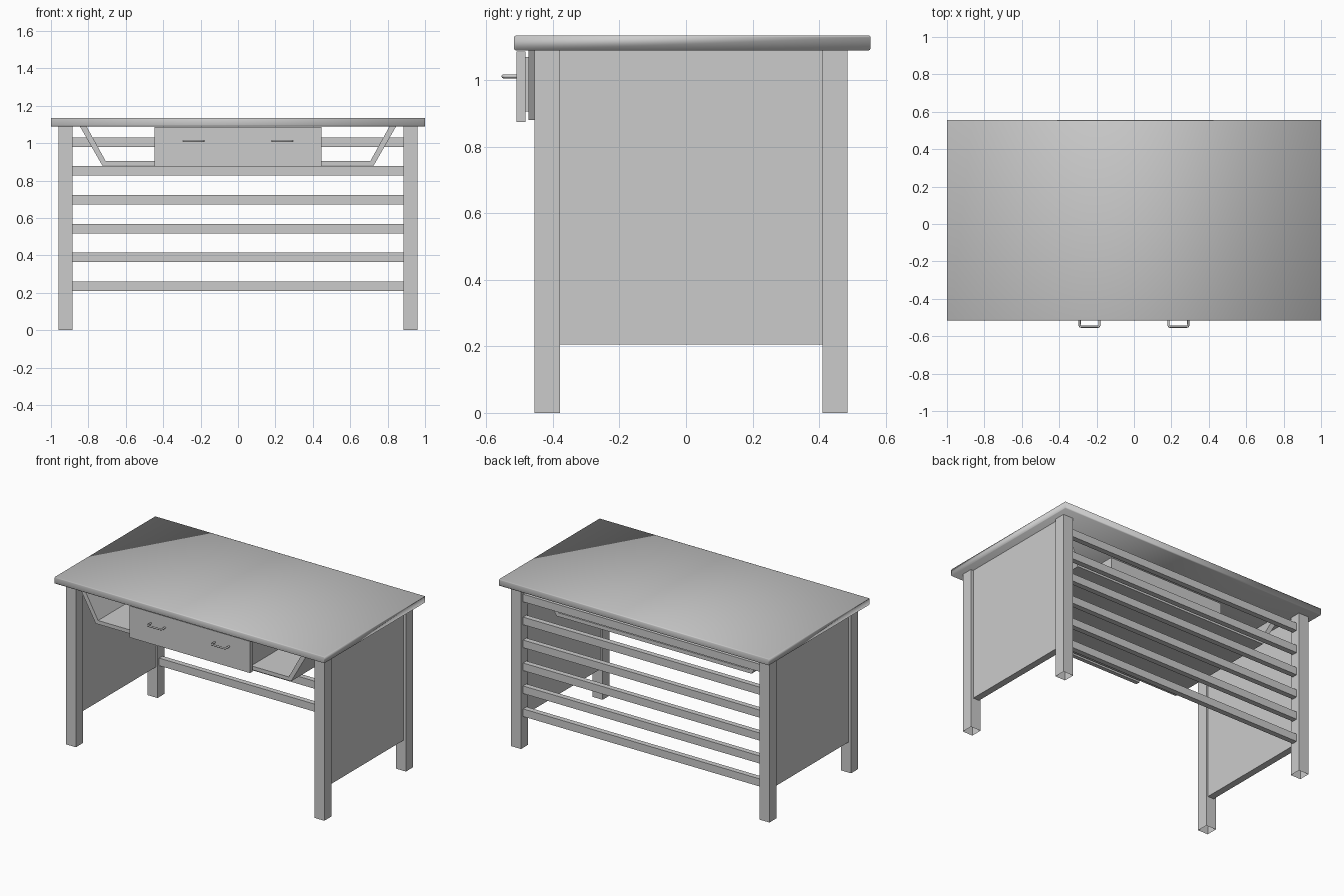
import bpy
import bmesh
from mathutils import Vector

cube = bpy.data.objects.get("Cube")
if cube:
    bpy.data.objects.remove(cube, do_unlink=True)

grey = bpy.data.materials.new("light_grey")
grey.use_nodes = True
grey.diffuse_color = (0.6, 0.6, 0.6, 1)
grey.node_tree.nodes["Principled BSDF"].inputs["Base Color"].default_value = (0.6, 0.6, 0.6, 1)


def finish(name, bm):
    bmesh.ops.recalc_face_normals(bm, faces=bm.faces)
    mesh = bpy.data.meshes.new(name)
    bm.to_mesh(mesh)
    bm.free()
    mesh.materials.append(grey)
    obj = bpy.data.objects.new(name, mesh)
    bpy.context.collection.objects.link(obj)
    return obj


def add_box(bm, xs, ys, zs):
    verts = bmesh.ops.create_cube(bm, size=1)["verts"]
    for v in verts:
        v.co = Vector([lo + (c + 0.5) * (hi - lo) for c, (lo, hi) in zip(v.co, (xs, ys, zs))])


def boxes(name, *parts):
    bm = bmesh.new()
    for part in parts:
        add_box(bm, *part)
    return finish(name, bm)


def prism(name, profile, y0, y1):
    """Extrude an outline in the xz plane along y."""
    bm = bmesh.new()
    face = bm.faces.new([bm.verts.new((x, y0, z)) for x, z in profile])
    new = bmesh.ops.extrude_face_region(bm, geom=[face])["geom"]
    bmesh.ops.translate(bm, vec=(0, y1 - y0, 0),
                        verts=[g for g in new if isinstance(g, bmesh.types.BMVert)])
    return finish(name, bm)


UNDER = 1.09

# Table top: long edges rounded, smooth all over
bm = bmesh.new()
add_box(bm, (-1, 1), (-0.517, 0.555), (UNDER, 1.135))
long_edges = [e for e in bm.edges if abs(e.verts[0].co.x - e.verts[1].co.x) > 1]
bmesh.ops.bevel(bm, geom=long_edges, offset=0.006, segments=2, profile=0.5, affect="EDGES")
top = finish("table_top", bm)
top.data.polygons.foreach_set("use_smooth", [True] * len(top.data.polygons))

# Legs (open at the foot) and side panels
for side, s in (("left", 1), ("right", -1)):
    for end, y in (("front", -0.455), ("back", 0.41)):
        leg = boxes(f"{end}_{side}_leg", (sorted((s * 0.885, s * 0.96)), (y, y + 0.076), (0, UNDER)))
        bm = bmesh.new()
        bm.from_mesh(leg.data)
        feet = [f for f in bm.faces if f.calc_center_median().z < 0.01]
        bmesh.ops.delete(bm, geom=feet, context="FACES_ONLY")
        bm.to_mesh(leg.data)
        bm.free()
    boxes(f"{side}_panel", (sorted((s * 0.897, s * 0.942)), (-0.379, 0.41), (0.205, UNDER)))

# Back slats
for i in range(6):
    z = 0.21 + i * 0.154
    boxes(f"back_slat_{i + 1}", ((-0.885, 0.885), (0.428, 0.464), (z, z + 0.051)))

# Hanging shelf with sloping sides, open at front and back
outer = [(-0.845, UNDER), (-0.725, 0.88), (0.725, 0.88), (0.845, UNDER)]
inner = [(0.81, UNDER), (0.708, 0.905), (-0.708, 0.905), (-0.81, UNDER)]
prism("hanging_shelf", outer + inner, -0.473, 0.34)

# Drawer box and its front
boxes("drawer_box",
      ((-0.43, 0.43), (-0.483, 0.3), (0.906, 0.92)),
      ((-0.43, -0.41), (-0.483, 0.3), (0.92, 1.07)),
      ((0.41, 0.43), (-0.483, 0.3), (0.92, 1.07)),
      ((-0.41, 0.41), (0.28, 0.3), (0.92, 1.07)))
boxes("drawer_front", ((-0.447, 0.447), (-0.51, -0.483), (0.875, 1.087)))

# Bent bar handles
for side, s in (("left", 1), ("right", -1)):
    curve = bpy.data.curves.new(f"{side}_handle", "CURVE")
    curve.dimensions = "3D"
    curve.bevel_depth = 0.006
    curve.bevel_resolution = 2
    path = [(-0.053, -0.508), (-0.053, -0.542), (-0.05, -0.547), (-0.045, -0.549)]
    path += [(-x, y) for x, y in reversed(path)]
    spline = curve.splines.new("POLY")
    spline.points.add(len(path) - 1)
    for p, (x, y) in zip(spline.points, path):
        p.co = (s * 0.2375 + x, y, 1.012, 1)
    curve.materials.append(grey)
    bpy.context.collection.objects.link(bpy.data.objects.new(f"{side}_handle", curve))
